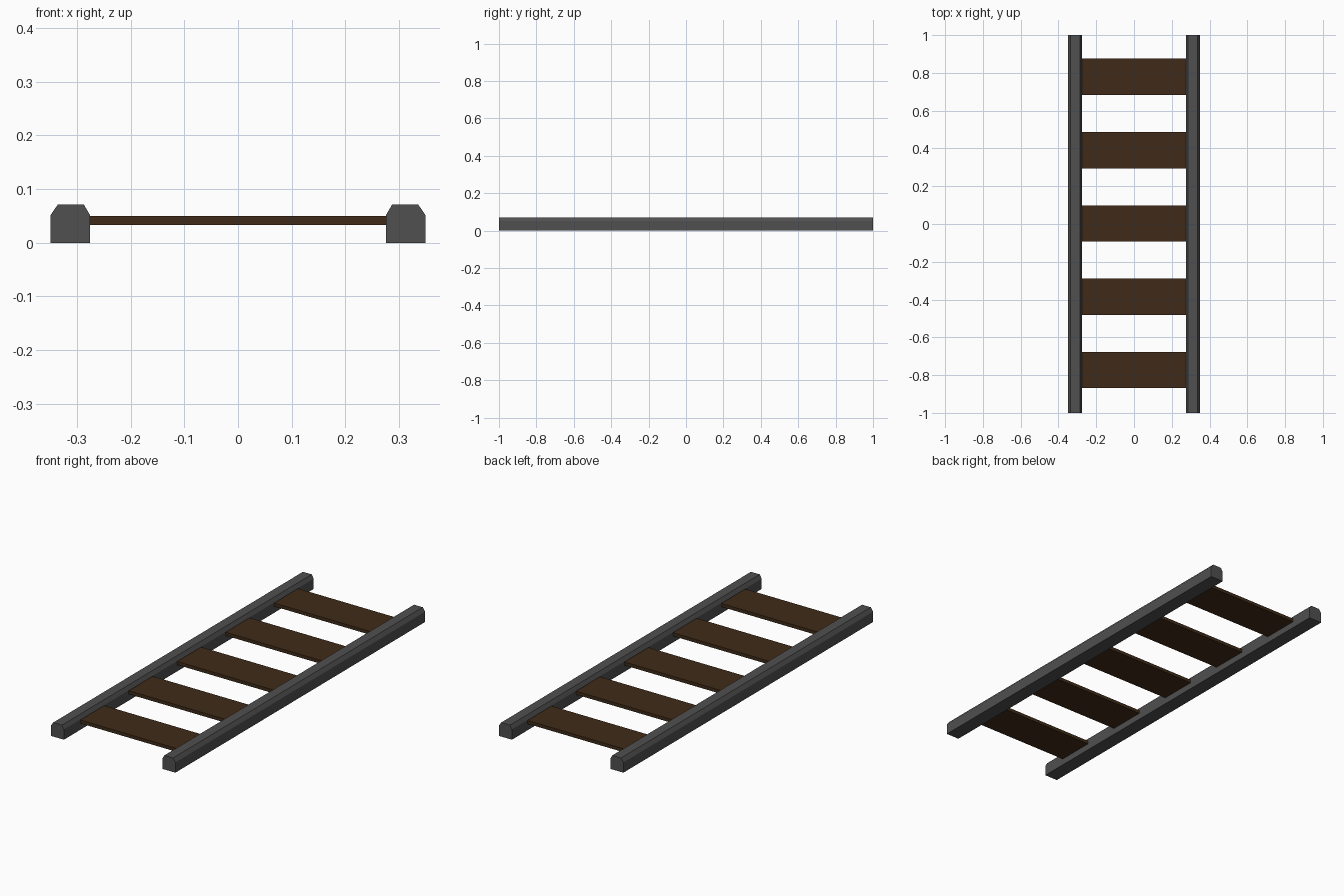
import bpy

if "Cube" in bpy.data.objects:
    bpy.data.objects.remove(bpy.data.objects["Cube"])

LENGTH = 2.0
PROFILE = [(0.276, 0), (0.349, 0), (0.349, 0.052), (0.336, 0.071), (0.287, 0.071), (0.276, 0.052)]


def material(name, rgb):
    mat = bpy.data.materials.new(name)
    mat.diffuse_color = (*rgb, 1)
    mat.use_nodes = True
    mat.node_tree.nodes["Principled BSDF"].inputs["Base Color"].default_value = mat.diffuse_color
    return mat


def extrude_y(name, profile, y0, y1, mat):
    """Prism from a counter-clockwise (x, z) profile, seen from the front."""
    n = len(profile)
    verts = [(x, y, z) for y in (y0, y1) for x, z in profile]
    faces = [tuple(range(n)), tuple(reversed(range(n, 2 * n)))]
    faces += [(i, i + n, (i + 1) % n + n, (i + 1) % n) for i in range(n)]
    mesh = bpy.data.meshes.new(name)
    mesh.from_pydata(verts, [], faces)
    mesh.materials.append(mat)
    obj = bpy.data.objects.new(name, mesh)
    bpy.context.collection.objects.link(obj)
    return obj


steel = material("dark_steel", (0.08, 0.08, 0.08))
wood = material("dark_wood", (0.05, 0.024, 0.009))

# Chamfered side rails, mirrored across x = 0
rails = extrude_y("side_rails", PROFILE, -LENGTH / 2, LENGTH / 2, steel)
rails.modifiers.new("Mirror", 'MIRROR')

# Five evenly spaced cross planks
PLANK = [(-0.278, 0.033), (0.278, 0.033), (0.278, 0.050), (-0.278, 0.050)]
for i in range(5):
    y = 0.003 + (i - 2) * 0.388
    extrude_y(f"cross_plank_{i + 1}", PLANK, y - 0.096, y + 0.096, wood)
